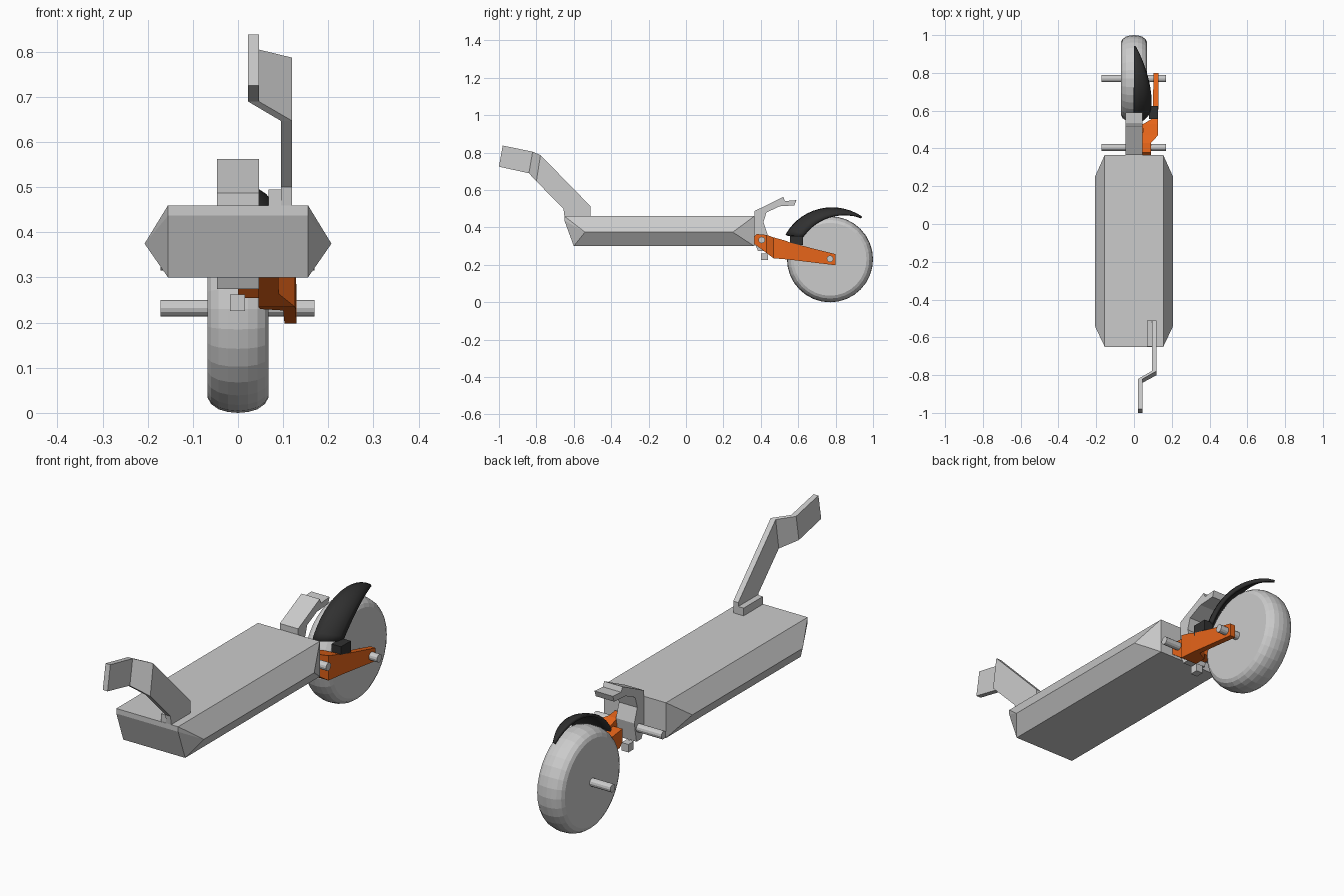
import bpy, bmesh
from math import cos, sin, pi, radians

if "Cube" in bpy.data.objects:
    bpy.data.objects.remove(bpy.data.objects["Cube"])


def material(name, rgb):
    m = bpy.data.materials.new(name)
    m.diffuse_color = (*rgb, 1)
    m.use_nodes = True
    m.node_tree.nodes["Principled BSDF"].inputs["Base Color"].default_value = m.diffuse_color
    return m


ORANGE = material("orange_paint", (0.80, 0.13, 0.01))
DARK = material("dark_plastic", (0.03, 0.03, 0.03))


def finish(name, bm, mat=None):
    bmesh.ops.recalc_face_normals(bm, faces=bm.faces)
    mesh = bpy.data.meshes.new(name)
    bm.to_mesh(mesh)
    bm.free()
    ob = bpy.data.objects.new(name, mesh)
    bpy.context.collection.objects.link(ob)
    if mat:
        mesh.materials.append(mat)
    return ob


def loft(name, rings, mat=None, capped=True):
    """Skin a list of closed rings of equal length."""
    bm = bmesh.new()
    rows = [[bm.verts.new(p) for p in ring] for ring in rings]
    n = len(rows[0])
    for a, b in zip(rows, rows[1:]):
        for i in range(n):
            j = (i + 1) % n
            bm.faces.new((a[i], a[j], b[j], b[i]))
    if capped:
        bm.faces.new(rows[0])
        bm.faces.new(rows[-1])
    return finish(name, bm, mat)


def extrude_x(name, profile, x0, x1, mat=None):
    return loft(name, [[(x, y, z) for y, z in profile] for x in (x0, x1)], mat)


def box(name, x0, x1, y0, y1, z0, z1, mat=None):
    return extrude_x(name, [(y0, z0), (y1, z0), (y1, z1), (y0, z1)], x0, x1, mat)


def lathe_x(name, profile, y, z, sides):
    """Revolve (x, radius) pairs around an axle along x."""
    return loft(name, [[(x, y + r * cos(2 * pi * i / sides), z + r * sin(2 * pi * i / sides))
                        for i in range(sides)] for x, r in profile])


# Deck: faceted block with side keels and chamfered corners
bm = bmesh.new()
for s in (-1, 1):
    for y, z in [(-.65, .46), (-.65, .437), (.365, .46), (.365, .30), (-.60, .30)]:
        bm.verts.new((s * .155, y, z))
    for y in (-.54, .25):
        bm.verts.new((s * .207, y, .375))
bmesh.ops.convex_hull(bm, input=bm.verts)
bmesh.ops.dissolve_limit(bm, angle_limit=radians(1), verts=bm.verts, edges=bm.edges)
finish("deck", bm)

# Wheel and axles
half = [(.068, .195), (.06, .210), (.043, .222), (.022, .228)]
tyre = [(-x, r) for x, r in half] + [(0, .23)] + half[::-1]
lathe_x("rear_wheel", tyre, .77, .23, 32)
for name, y, z in [("wheel_axle", .77, .232), ("fork_axle", .405, .333)]:
    lathe_x(name, [(-.172, .018), (.17, .018)], y, z, 12)

# Front arm: base block, rising plate and sideways jog
box("arm_base", .068, .12, -.648, -.51, .455, .495)
arm = [(.095, .12, -.65, .46, -.51, .455), (.095, .12, -.655, .50, -.51, .513),
       (.095, .12, -.80, .647, -.778, .787), (.022, .046, -.84, .69, -.82, .805),
       (.022, .046, -1.0, .725, -.98, .838)]
loft("front_arm", [[(x0, ya, za), (x1, ya, za), (x1, yb, zb), (x0, yb, zb)]
                   for x0, x1, ya, za, yb, zb in arm])

# Fork arm (right side only): stations of y, inner x, outer x, bottom z, top z
fork = [(.36, .045, .09, .315, .345), (.378, .045, .09, .302, .365),
        (.43, .045, .09, .264, .360), (.468, .045, .126, .235, .347),
        (.53, .05, .128, .230, .330), (.56, .10, .128, .227, .318),
        (.80, .103, .13, .198, .257)]
loft("fork_arm", [[(a, y, b), (c, y, b), (c, y, t), (a, y, t)]
                  for y, a, c, b, t in fork], ORANGE)
extrude_x("fork_bridge", [(.455, .275), (.475, .255), (.53, .255), (.53, .325), (.455, .335)],
          0, .06, ORANGE)

# Mudguard half: arc shell around the wheel, tapering to the rear
bm = bmesh.new()
rows, N, M = [], 14, 5
for i in range(N + 1):
    t = i / N
    width = .092 * (1 - t ** 2.6) + .012 * t
    top = .272 + .014 * t ** 2
    edge = .188 + .09 * t ** 1.6
    row = []
    for j in range(M + 1):
        a = j / M * pi / 2
        ang = radians(151 - 98 * t - 9 * (1 - cos(a)) * (1 - t))
        r = edge + (top - edge) * cos(a)
        row.append(bm.verts.new((width * sin(a), .77 + r * cos(ang), .23 + r * sin(ang))))
    rows.append(row)
for a, b in zip(rows, rows[1:]):
    for j in range(M):
        bm.faces.new((a[j], b[j], b[j + 1], a[j + 1]))
guard = finish("mudguard", bm, DARK)
if guard.data.polygons[0].normal.z < 0:
    guard.data.flip_normals()
shell = guard.modifiers.new("thickness", "SOLIDIFY")
shell.thickness = .012
shell.offset = -1
bpy.context.view_layer.objects.active = guard
guard.select_set(True)
bpy.ops.object.shade_smooth_by_angle(angle=radians(40))
box("mudguard_bracket", .08, .128, .555, .625, .305, .355, DARK)

# Folding latch: upright leg, sloped head, pedal lip and stop block
extrude_x("latch", [(.365, .487), (.52, .563), (.53, .54), (.50, .513), (.43, .48),
                    (.414, .428), (.436, .364), (.42, .275), (.385, .275), (.365, .32)],
          -.046, .046)
extrude_x("latch_pedal", [(.515, .54), (.59, .546), (.58, .518), (.50, .513)], -.046, .046)
box("latch_stop", -.018, .016, .40, .438, .226, .262)
